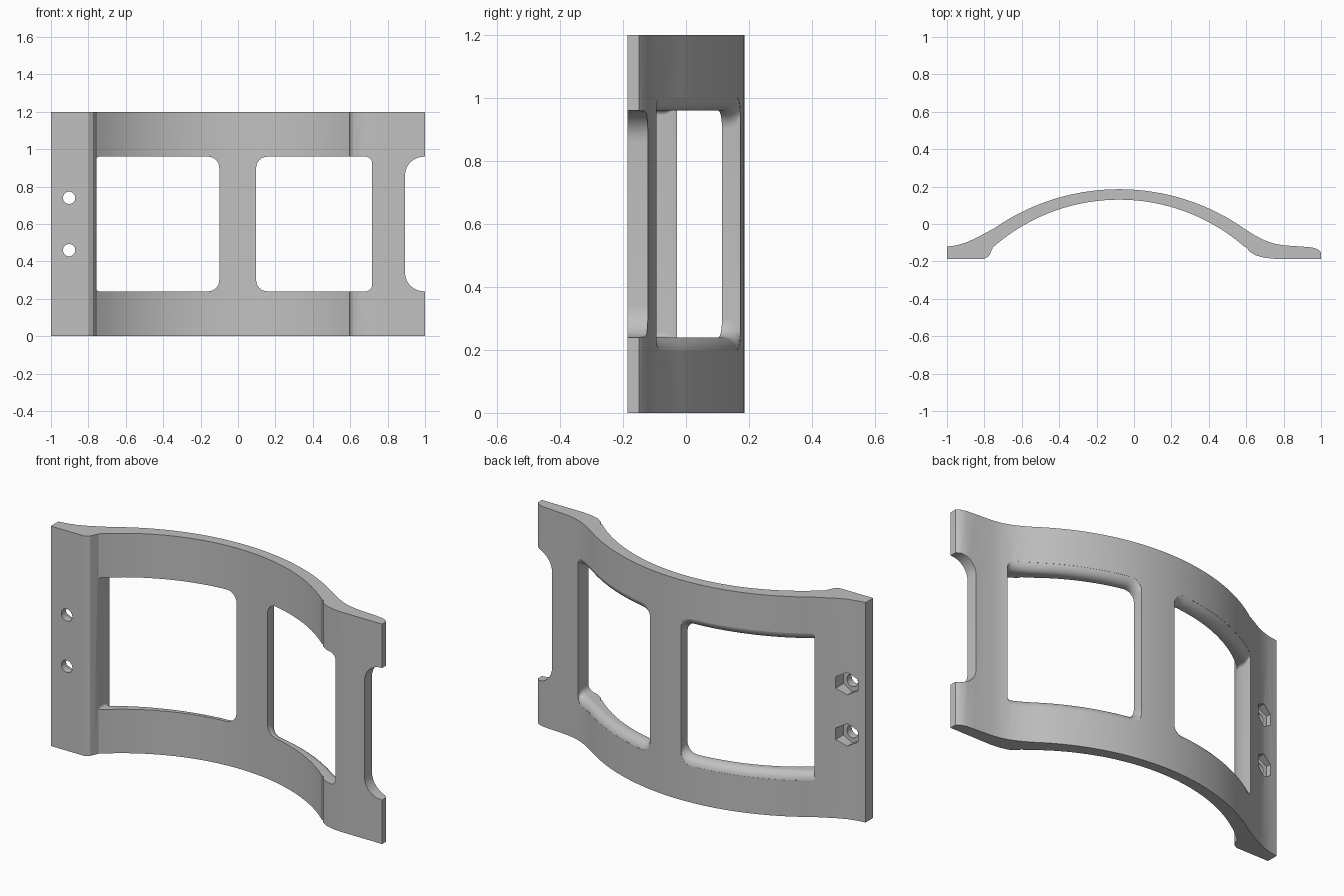
import bpy, bmesh, math

cube = bpy.data.objects.get("Cube")
if cube:
    bpy.data.objects.remove(cube, do_unlink=True)

HEIGHT, MID = 1.2, 0.6
BASE, CREST, ARC_X = -0.186, 0.186, -0.08

grey = bpy.data.materials.new("light grey")
grey.use_nodes = True
grey.diffuse_color = (0.53, 0.53, 0.53, 1)
grey.node_tree.nodes["Principled BSDF"].inputs["Base Color"].default_value = (0.53, 0.53, 0.53, 1)


def arc(x, peak, radius):
    return peak - radius + math.sqrt(radius ** 2 - (x - ARC_X) ** 2)


def spread(a, b, n):
    return [a + (b - a) * i / n for i in range(n + 1)]


# Back outline: left flange, bow, right flange
back = [(-1, -0.121), (-0.95, -0.114), (-0.9, -0.1), (-0.85, -0.078), (-0.8, -0.051)]
back += [(x, arc(x, CREST, 1.17)) for x in spread(-0.75, 0.6, 40)]
back += [(0.65, -0.063), (0.7, -0.088), (0.75, -0.105), (0.8, -0.114), (0.9, -0.121),
         (0.95, -0.125), (0.98, -0.134), (1, -0.15)]
# Front outline: right foot, hollow of the bow, left foot
front = [(1, BASE), (0.75, BASE), (0.7, -0.181), (0.65, -0.168), (0.615, -0.145), (0.6, -0.12)]
front += [(x, arc(x, 0.13, 1.02)) for x in spread(0.595, -0.755, 40)]
front += [(-0.765, -0.15), (-0.775, -0.17), (-0.8, BASE), (-1, BASE)]


def back_y(x):
    for (xa, ya), (xb, yb) in zip(back, back[1:]):
        if xa <= x <= xb:
            return ya + (yb - ya) * (x - xa) / (xb - xa)
    return back[-1][1]


def loft(name, loops):
    """Skin a stack of equal closed loops and cap both ends."""
    bm = bmesh.new()
    rings = [[bm.verts.new(p) for p in loop] for loop in loops]
    n = len(rings[0])
    for a, b in zip(rings, rings[1:]):
        for i in range(n):
            bm.faces.new((a[i], a[(i + 1) % n], b[(i + 1) % n], b[i]))
    bm.faces.new(rings[0])
    bm.faces.new(rings[-1])
    bmesh.ops.recalc_face_normals(bm, faces=bm.faces[:])
    mesh = bpy.data.meshes.new(name)
    bm.to_mesh(mesh)
    bm.free()
    obj = bpy.data.objects.new(name, mesh)
    bpy.context.collection.objects.link(obj)
    return obj


def window(name, x0, x1, r_left, r_right, flare):
    """Rounded opening whose top and bottom edges flare out at the back."""
    half = 0.36
    outline = []
    for sx, sz, start in ((1, 1, 0), (-1, 1, 90), (-1, -1, 180), (1, -1, 270)):
        r = r_right if sx > 0 else r_left
        cx = x1 - r if sx > 0 else x0 + r
        for deg in spread(start, start + 90, 8):
            a = math.radians(deg)
            outline.append((cx + r * math.cos(a), sz * (half - r) + r * math.sin(a)))
        # subdivide the long edges so they follow the bow
        if start in (0, 180):
            ends = (x1 - r_right, x0 + r_left)
            a, b = ends if sz > 0 else ends[::-1]
            outline += [(x, sz * half) for x in spread(a, b, 24)[1:-1]]

    def ring(grow, y_of):
        return [(x, y_of(x), MID + z + math.copysign(grow, z)) for x, z in outline]

    loops = [ring(0, lambda x: -0.4)]
    grow = 0
    if flare:
        for deg in spread(0, 80, 8):
            a = math.radians(deg)
            grow = flare * (1 - math.cos(a))
            loops.append(ring(grow, lambda x: back_y(x) - flare * (1 - math.sin(a))))
    loops.append(ring(grow, lambda x: 0.4))
    return loft(name, loops)


def peg(name, x, z, radius, sides, y0, y1):
    """Prism along y with a corner pointing up."""
    angles = [math.tau * i / sides for i in range(sides)]
    return loft(name, [[(x + radius * math.sin(a), y, z + radius * math.cos(a))
                        for a in angles] for y in (y0, y1)])


# Curved bracket body
bracket = loft("curved_bracket", [[(x, y, z) for x, y in back + front] for z in (0, HEIGHT)])
bracket.data.materials.append(grey)

# Openings, open end notch, screw holes and hexagonal nut pockets
cutters = [
    window("left_opening", -0.757, -0.1, 0.015, 0.06, 0.05),
    window("right_opening", 0.097, 0.717, 0.06, 0.035, 0.05),
    window("end_notch", 0.893, 1.3, 0.1, 0.05, 0),
]
for z in (0.46, 0.74):
    cutters.append(peg("screw_hole", -0.903, z, 0.033, 32, -0.4, 0.2))
    cutters.append(peg("nut_pocket", -0.903, z, 0.062, 6, -0.145, 0.2))

bpy.context.view_layer.objects.active = bracket
for cutter in cutters:
    cutter.hide_render = True
    mod = bracket.modifiers.new("cut", 'BOOLEAN')
    mod.operation = 'DIFFERENCE'
    mod.solver = 'EXACT'
    mod.object = cutter
    bpy.ops.object.modifier_apply(modifier=mod.name)
    bpy.data.objects.remove(cutter, do_unlink=True)

bpy.ops.object.select_all(action='DESELECT')
bracket.select_set(True)
bpy.ops.object.shade_smooth_by_angle(angle=math.radians(25))
